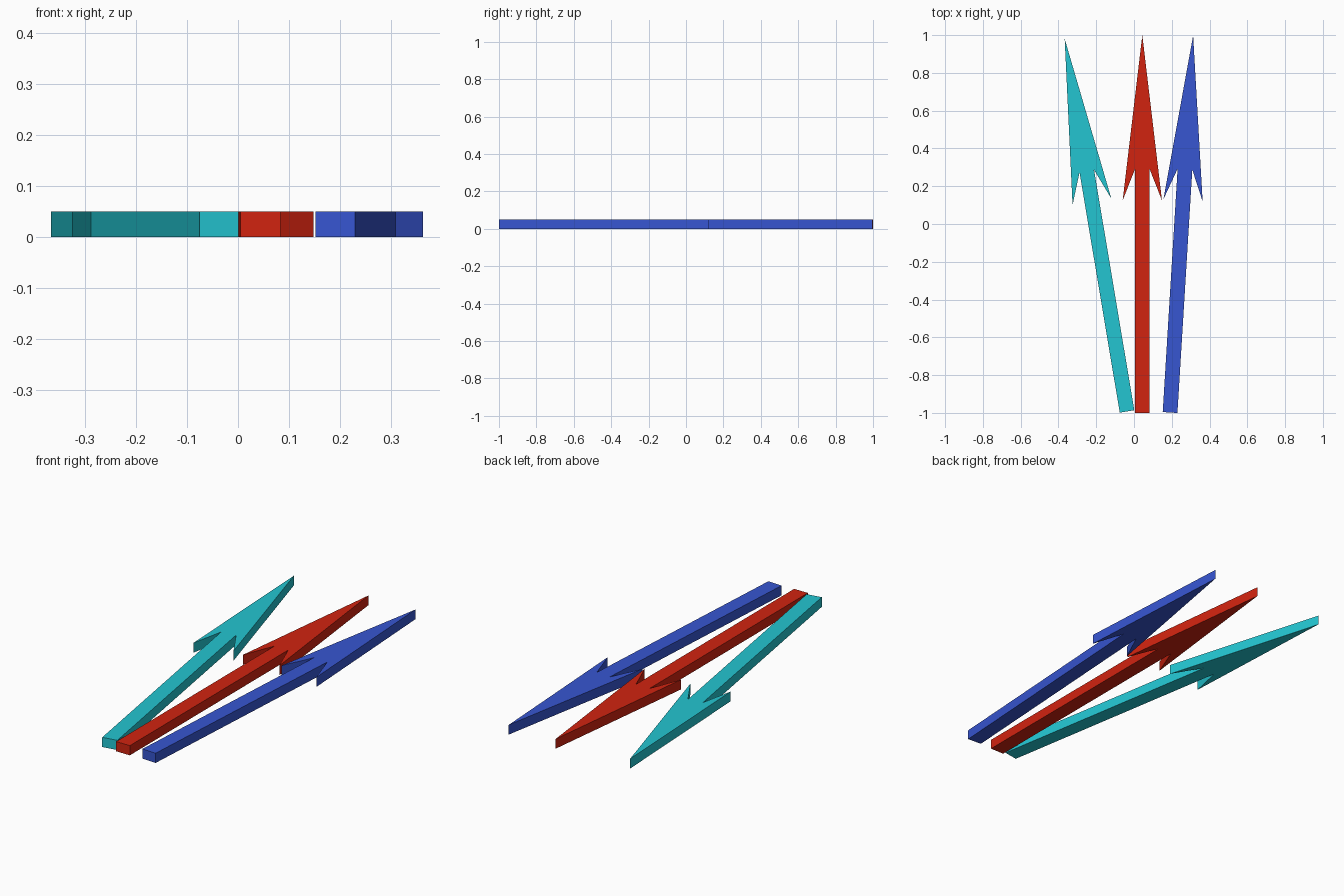
import bpy
import bmesh
from math import radians
from mathutils import Matrix

cube = bpy.data.objects.get("Cube")
if cube:
    bpy.data.objects.remove(cube, do_unlink=True)

LENGTH = 2.0
THICKNESS = 0.05
# Right half of the arrow outline, tail to tip: (half width, distance from tail)
HALF = [(0.039, 0), (0.039, 1.29), (0.104, 1.125)]


def material(name, rgb):
    mat = bpy.data.materials.new(name)
    mat.use_nodes = True
    color = (*rgb, 1)
    mat.diffuse_color = color
    mat.node_tree.nodes["Principled BSDF"].inputs["Base Color"].default_value = color
    return mat


def arrow(name, mat, tail, angle):
    """Flat barbed arrow, extruded upwards and turned about its tail."""
    outline = HALF + [(0, LENGTH)] + [(-x, y) for x, y in reversed(HALF)]
    bm = bmesh.new()
    face = bm.faces.new([bm.verts.new((x, y, 0)) for x, y in outline])
    top = bmesh.ops.extrude_face_region(bm, geom=[face])
    raised = [v for v in top["geom"] if isinstance(v, bmesh.types.BMVert)]
    bmesh.ops.translate(bm, verts=raised, vec=(0, 0, THICKNESS))
    bmesh.ops.recalc_face_normals(bm, faces=bm.faces[:])
    bm.transform(Matrix.Translation((*tail, 0)) @ Matrix.Rotation(radians(angle), 4, "Z"))
    mesh = bpy.data.meshes.new(name)
    bm.to_mesh(mesh)
    bm.free()
    mesh.materials.append(mat)
    obj = bpy.data.objects.new(name, mesh)
    bpy.context.collection.objects.link(obj)
    return obj


# Three arrows fanning out from the front
arrow("right_arrow", material("turquoise", (0.017, 0.56, 0.64)), (-0.037, -0.992), 9.5)
arrow("middle_arrow", material("red", (0.64, 0.017, 0.005)), (0.044, -1.0), 0)
arrow("left_arrow", material("blue", (0.038, 0.092, 0.64)), (0.191, -0.998), -3.5)
